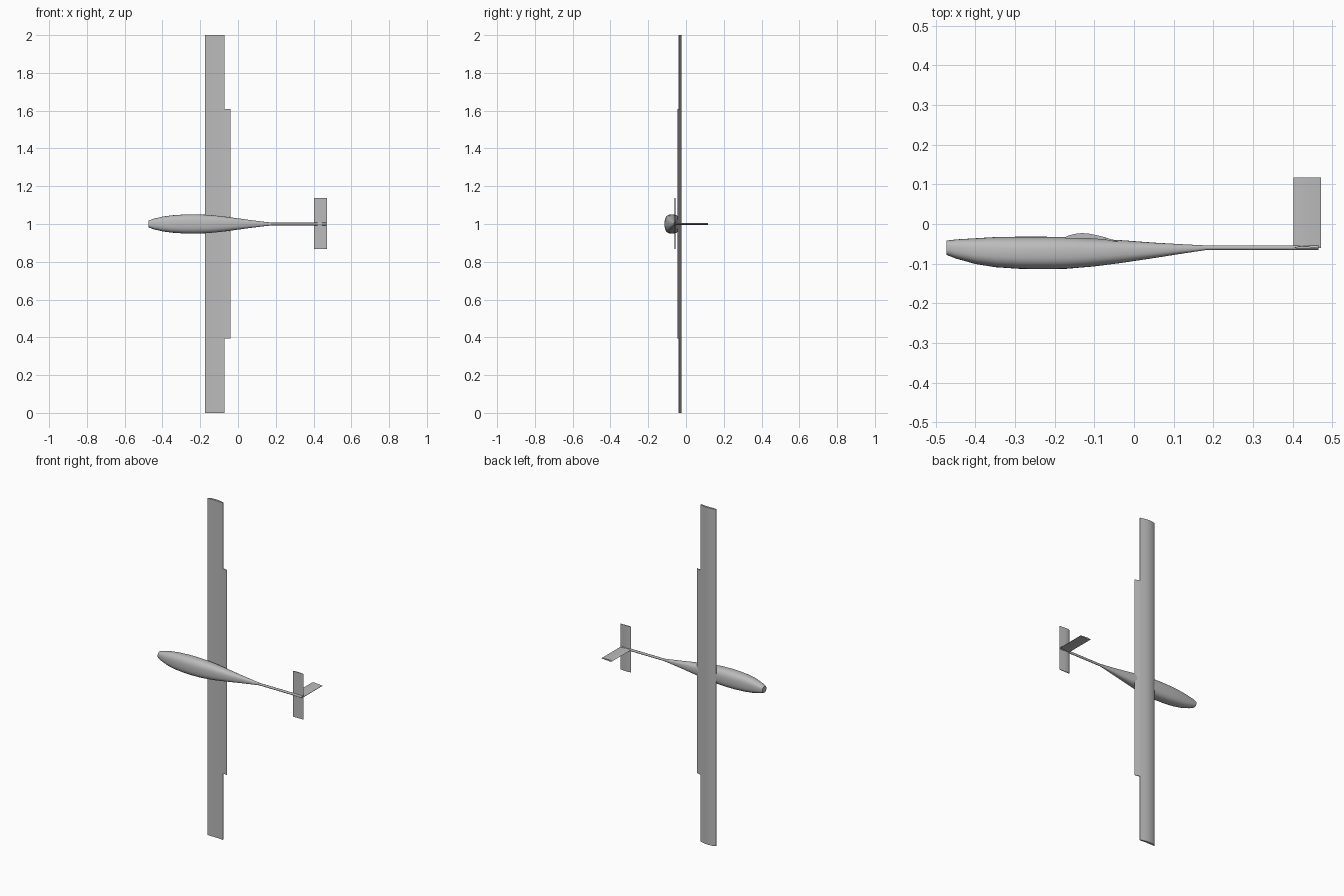
import bpy, bmesh, math

cube = bpy.data.objects.get("Cube")
if cube:
    bpy.data.objects.remove(cube)

grey = bpy.data.materials.new("light grey")
grey.use_nodes = True
grey.diffuse_color = (0.5, 0.5, 0.5, 1)
grey.node_tree.nodes["Principled BSDF"].inputs["Base Color"].default_value = (0.5, 0.5, 0.5, 1)


def loft(name, rings):
    """Skin a list of equal closed rings and cap both ends."""
    bm = bmesh.new()
    loops = [[bm.verts.new(p) for p in ring] for ring in rings]
    n = len(loops[0])
    for a, b in zip(loops, loops[1:]):
        for i in range(n):
            j = (i + 1) % n
            bm.faces.new((a[i], a[j], b[j], b[i]))
    bm.faces.new(loops[0])
    bm.faces.new(loops[-1])
    bmesh.ops.recalc_face_normals(bm, faces=bm.faces)
    mesh = bpy.data.meshes.new(name)
    bm.to_mesh(mesh)
    bm.free()
    mesh.materials.append(grey)
    obj = bpy.data.objects.new(name, mesh)
    bpy.context.collection.objects.link(obj)
    bpy.ops.object.select_all(action='DESELECT')
    obj.select_set(True)
    bpy.context.view_layer.objects.active = obj
    bpy.ops.object.shade_smooth_by_angle(angle=math.radians(35))
    return obj


def oval(x, top, bottom, half, power=2.6, sides=32):
    """Rounded, slightly boxy cross-section of the body."""
    ring = []
    for i in range(sides):
        a = 2 * math.pi * i / sides
        c, s = math.cos(a), math.sin(a)
        z = math.copysign(abs(c) ** (2 / power), c) * half
        y = math.copysign(abs(s) ** (2 / power), s) * (top - bottom) / 2
        ring.append((x, (top + bottom) / 2 + y, 1 + z))
    return ring


# Fuselage pod: x, top, bottom, half width
pod = [(-0.473, -0.042, -0.078, 0.018), (-0.45, -0.039, -0.087, 0.027),
       (-0.40, -0.036, -0.101, 0.039), (-0.35, -0.033, -0.109, 0.046),
       (-0.29, -0.032, -0.113, 0.050), (-0.23, -0.032, -0.114, 0.051),
       (-0.17, -0.033, -0.113, 0.049), (-0.10, -0.037, -0.107, 0.043),
       (-0.03, -0.041, -0.098, 0.034), (0.05, -0.047, -0.086, 0.023),
       (0.12, -0.051, -0.075, 0.014), (0.18, -0.054, -0.066, 0.007)]
loft("fuselage", [oval(*s) for s in pod])
loft("tail_boom", [oval(x, -0.054, -0.066, 0.007, 2, 16) for x in (0.175, 0.466)])

# Main wing, cut off square at the rear, and its inner flap panel
wing = [(-0.175, -0.037), (-0.173, -0.033), (-0.165, -0.029), (-0.15, -0.025),
        (-0.132, -0.023), (-0.115, -0.024), (-0.095, -0.028), (-0.071, -0.034),
        (-0.071, -0.040), (-0.11, -0.037), (-0.15, -0.037)]
flap = [(-0.072, -0.034), (-0.041, -0.044), (-0.041, -0.046), (-0.072, -0.040)]
loft("main_wing", [[(x, y, z) for x, y in wing] for z in (0, 2)])
loft("wing_flap", [[(x, y, z) for x, y in flap] for z in (0.395, 1.61)])

# Tail surfaces share thin sections along x
half = [(0.403, 0.0), (0.408, 0.003), (0.422, 0.005), (0.44, 0.004), (0.472, 0.001)]
tail = [(x, -0.061 + t) for x, t in half] + [(0.472, -0.061), (0.43, -0.062)]
loft("tailplane", [[(x, y, z) for x, y in tail] for z in (0.867, 1.138)])
fin = half + [(x, -t) for x, t in reversed(half[1:])]
loft("tail_fin", [[(x, y, 1 + t * 0.9) for x, t in fin] for y in (-0.06, 0.117)])
